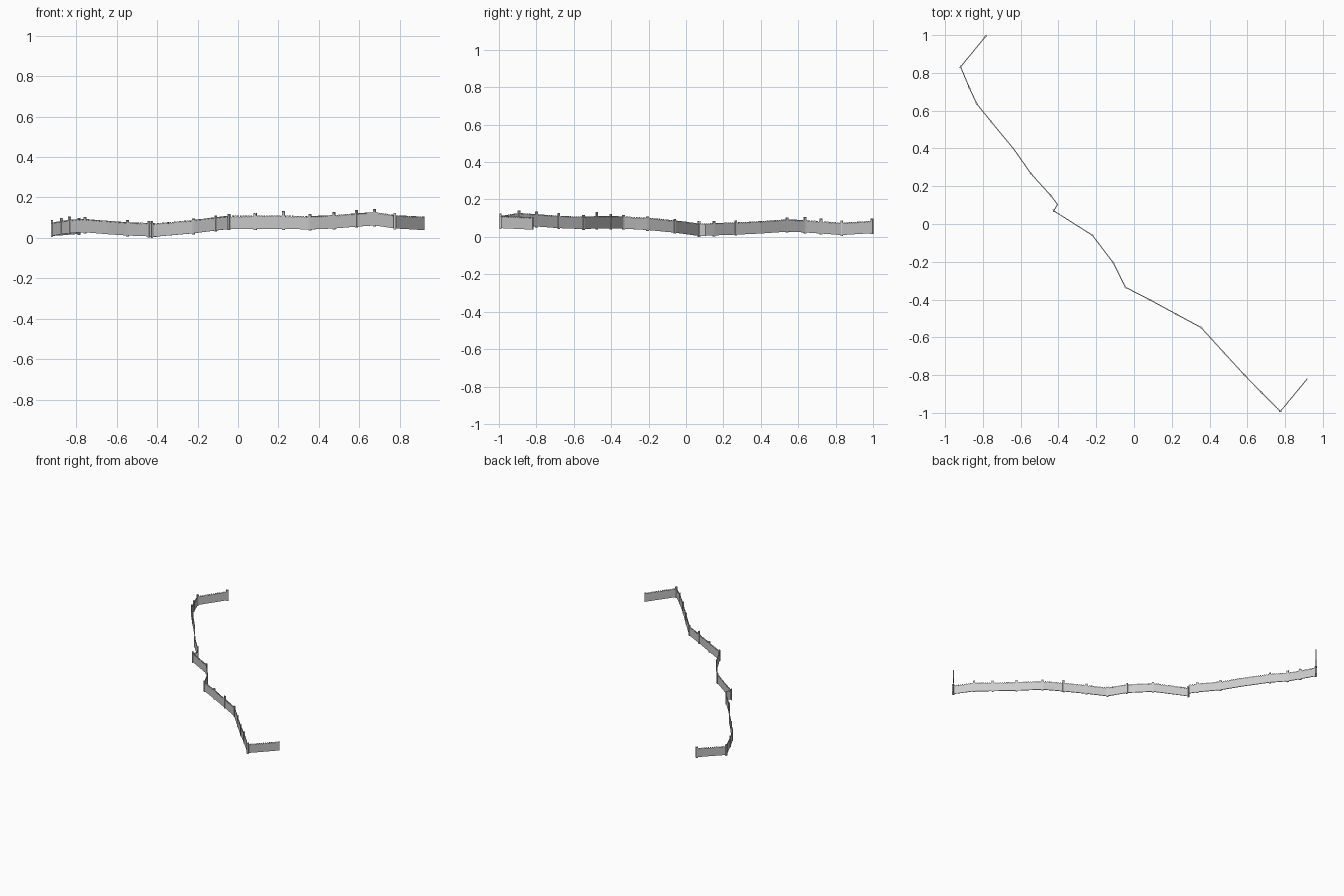
import bpy, bmesh
from mathutils import Vector, Matrix

if "Cube" in bpy.data.objects:
    bpy.data.objects.remove(bpy.data.objects["Cube"])

# wall route: x, y, ground height, tower height (0 = plain bend)
ROUTE = [
    (-.785, .994, .020, .078), (-.918, .832, .010, .078), (-.872, .722, .018, .080),
    (-.833, .637, .024, .083), (-.755, .540, .028, .076), (-.636, .396, .018, 0),
    (-.545, .266, .012, .076), (-.440, .150, .008, .077), (-.405, .103, .006, 0),
    (-.425, .070, .005, .079), (-.220, -.060, .023, .074), (-.110, -.205, .037, .073),
    (-.045, -.335, .044, .074), (.085, -.402, .045, .078), (.225, -.478, .045, .088),
    (.355, -.548, .042, .076), (.475, -.680, .047, .081), (.585, -.800, .056, .081),
    (.675, -.892, .062, .080), (.775, -.992, .047, .077), (.917, -.820, .039, 0),
]
WALL_T, WALL_H = .005, .060
PITCH, MERLON_H = .0145, .006
UP = Vector((0, 0, 1))
pts = [Vector(p[:3]) for p in ROUTE]


def finish(bm, name):
    bmesh.ops.recalc_face_normals(bm, faces=bm.faces)
    me = bpy.data.meshes.new(name)
    bm.to_mesh(me)
    bm.free()
    ob = bpy.data.objects.new(name, me)
    bpy.context.collection.objects.link(ob)
    return ob


def add_box(bm, centre, size, along):
    """Box standing upright, its x axis turned to the wall direction."""
    a = Vector((along.x, along.y, 0)).normalized()
    n = UP.cross(a)
    rot = Matrix((a, n, UP)).transposed().to_4x4()
    mat = Matrix.Translation(centre) @ rot @ Matrix.Diagonal((*size, 1))
    bmesh.ops.create_cube(bm, size=1, matrix=mat)


def flat_dir(a, b):
    d = b - a
    return Vector((d.x, d.y, 0)).normalized()


def direction(i):
    """Average route direction at a point."""
    d = Vector()
    if i > 0:
        d += flat_dir(pts[i - 1], pts[i])
    if i < len(pts) - 1:
        d += flat_dir(pts[i], pts[i + 1])
    return d.normalized()


# wall body swept along the route
bm = bmesh.new()
rings = []
for i, p in enumerate(pts):
    side = UP.cross(direction(i)) * WALL_T / 2
    rings.append([bm.verts.new(v) for v in (
        p - side, p + side, p + side + UP * WALL_H, p - side + UP * WALL_H)])
for a, b in zip(rings, rings[1:]):
    for k in range(4):
        m = (k + 1) % 4
        bm.faces.new((a[k], a[m], b[m], b[k]))
bm.faces.new(rings[0])
bm.faces.new(rings[-1][::-1])
finish(bm, "wall_body")

# merlons along both edges of the wall top
bm = bmesh.new()
for a, b in zip(pts, pts[1:]):
    d = b - a
    n = UP.cross(flat_dir(a, b))
    count = max(1, round(d.length / PITCH))
    for j in range(count):
        c = a + d * ((j + .5) / count) + UP * (WALL_H + MERLON_H / 2 - .001)
        for s in (-1, 1):
            add_box(bm, c + n * s * (WALL_T / 2 - .00075),
                    (PITCH * .55, .0015, MERLON_H + .002), d)
finish(bm, "wall_merlons")

# watch towers with corner merlons
LONG, DEEP, FOOT, CREN = .013, .0085, .005, .004
bm = bmesh.new()
for i, (p, row) in enumerate(zip(pts, ROUTE)):
    if not row[3]:
        continue
    d = direction(i)
    n = UP.cross(d)
    h = row[3] - CREN
    add_box(bm, p + UP * (h - FOOT) / 2, (LONG, DEEP, h + FOOT), d)
    for sx in (-1, 1):
        for sy in (-1, 1):
            c = p + d * sx * (LONG / 2 - .002) + n * sy * (DEEP / 2 - .0015)
            add_box(bm, c + UP * (h + CREN / 2), (.004, .003, CREN), d)
finish(bm, "watch_towers")

# small pier closing the open end
bm = bmesh.new()
add_box(bm, pts[-1] + UP * .034, (.004, .006, .068), direction(len(pts) - 1))
finish(bm, "end_pier")
